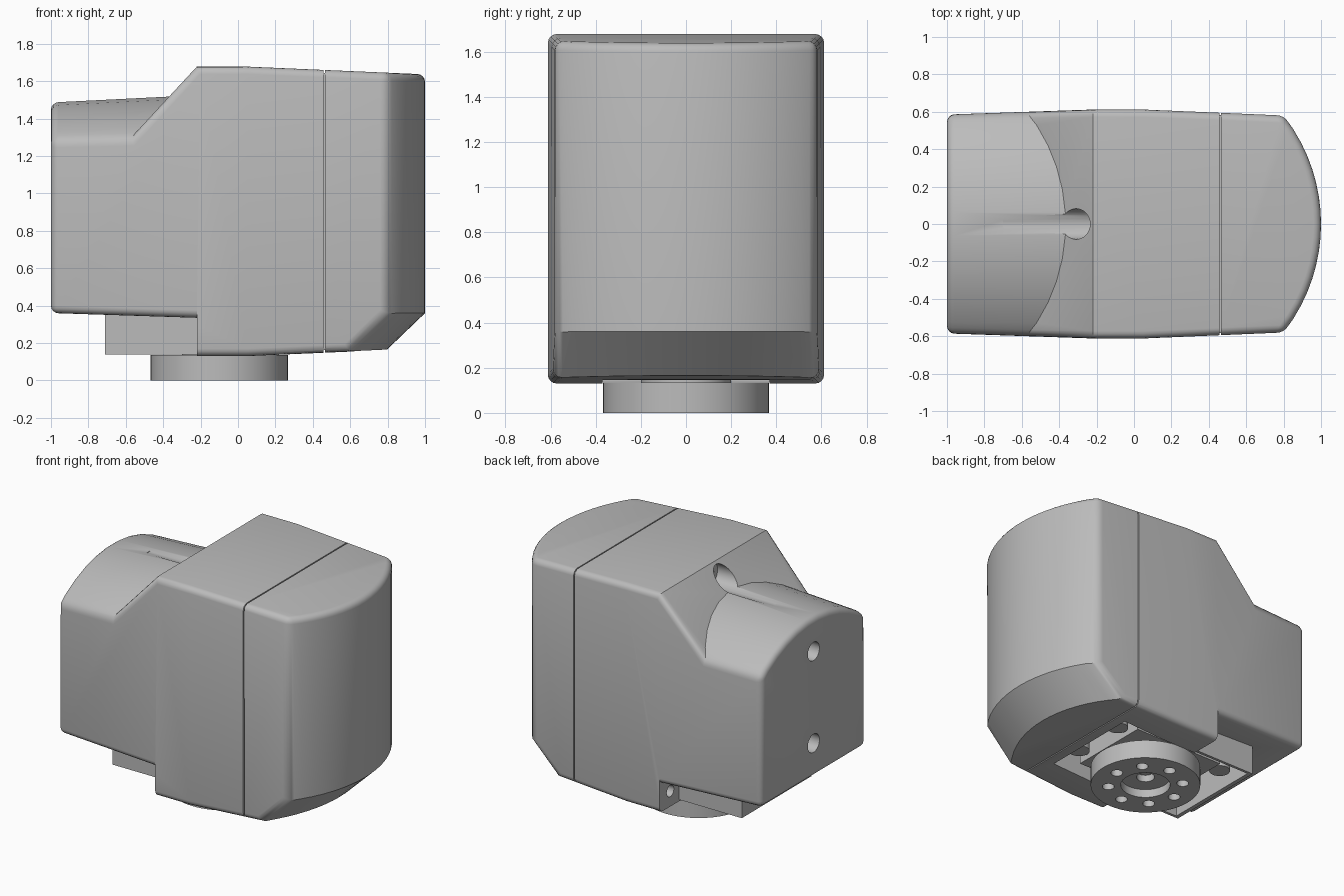
import bpy, bmesh
from math import radians, sin, cos, sqrt, pi
from mathutils import Vector

if "Cube" in bpy.data.objects:
    bpy.data.objects.remove(bpy.data.objects["Cube"])

grey = bpy.data.materials.new("light grey")
grey.use_nodes = True
grey.diffuse_color = (0.5, 0.5, 0.5, 1)
grey.node_tree.nodes["Principled BSDF"].inputs["Base Color"].default_value = (0.5, 0.5, 0.5, 1)


def make(name, bm):
    bmesh.ops.recalc_face_normals(bm, faces=bm.faces)
    mesh = bpy.data.meshes.new(name)
    bm.to_mesh(mesh)
    bm.free()
    obj = bpy.data.objects.new(name, mesh)
    bpy.context.collection.objects.link(obj)
    mesh.materials.append(grey)
    return obj


def loft(name, rings):
    bm = bmesh.new()
    loops = [[bm.verts.new(p) for p in ring] for ring in rings]
    n = len(loops[0])
    for a, b in zip(loops, loops[1:]):
        for i in range(n):
            bm.faces.new((a[i], a[(i + 1) % n], b[(i + 1) % n], b[i]))
    bm.faces.new(loops[0])
    bm.faces.new(loops[-1])
    return make(name, bm)


def side_prism(name, profile, half=1.0):
    return loft(name, [[(x, y, z) for x, z in profile] for y in (-half, half)])


def box(name, x0, x1, half, z0, z1):
    return side_prism(name, [(x0, z0), (x1, z0), (x1, z1), (x0, z1)], half)


def cylinder(name, a, b, r, sides=32, phase=0.0):
    a, b = Vector(a), Vector(b)
    axis = (b - a).normalized()
    u = Vector((0, 1, 0))
    v = axis.cross(u)
    angles = [2 * pi * i / sides + phase for i in range(sides)]
    return loft(name, [[p + r * (u * cos(t) + v * sin(t)) for t in angles] for p in (a, b)])


def combine(target, other, operation):
    mod = target.modifiers.new("cut", 'BOOLEAN')
    mod.object, mod.operation, mod.solver = other, operation, 'EXACT'
    bpy.context.view_layer.objects.active = target
    bpy.ops.object.modifier_apply(modifier=mod.name)
    bpy.data.objects.remove(other)


def cut(target, other):
    combine(target, other, 'DIFFERENCE')


def smooth(obj):
    bpy.ops.object.select_all(action='DESELECT')
    obj.select_set(True)
    bpy.context.view_layer.objects.active = obj
    bpy.ops.object.shade_smooth_by_angle(angle=radians(30))


# Housing plan: tapered sides, bowed nose, nose slanting back at the bottom
def plan(z, shift):
    nose = []
    R = 0.94
    for i in range(17):
        y = -0.58 + 1.16 * i / 16
        x = 1.0 - R + sqrt(R * R - y * y) - shift
        if i in (0, 16):
            y *= 1 + 0.04 * shift / 0.58
        nose.append((x, y, z))
    left = [(0.05, 0.612, z), (-0.22, 0.612, z), (-1, 0.585, z)]
    right = [(x, -y, z) for x, y, z in reversed(left)]
    return nose + left + right


housing = loft("housing", [plan(0, 0.375), plan(0.36, 0), plan(1.9, 0)])
combine(housing, side_prism("side_shape", [
    (-1.2, 0.367), (-0.22, 0.335), (-0.22, 0.13), (0.05, 0.13), (0.85, 0.168),
    (1.2, 0.185), (1.2, 1.628), (0.05, 1.678), (-0.22, 1.678), (-1.2, 1.678)]), 'INTERSECT')

# Sloped shoulder and rounded rear hump
shoulder = side_prism("shoulder_cut", [(-0.22, 1.678), (-0.66, 1.2), (-1.3, 1.2), (-1.3, 1.9), (-0.015, 1.9)])
cut(shoulder, cylinder("hump", (-1.5, 0, 0.512), (0.3, 0, 0.602), 0.95, 48, radians(3.75)))
cut(housing, shoulder)

# Rounded outer edges, with crisp crest and step
bm = bmesh.new()
bm.from_mesh(housing.data)
bmesh.ops.remove_doubles(bm, verts=bm.verts, dist=0.0005)
bmesh.ops.dissolve_limit(bm, angle_limit=radians(0.4), verts=bm.verts, edges=bm.edges)
edges = [e for e in bm.edges
         if e.is_manifold and e.is_convex and e.calc_face_angle(0) > radians(50)
         and not all(abs(v.co.x + 0.22) < 0.01 for v in e.verts)]
bmesh.ops.bevel(bm, geom=edges, offset=0.04, offset_type='OFFSET', segments=4,
                profile=0.5, affect='EDGES', clamp_overlap=False)
bm.to_mesh(housing.data)
bm.free()

# Underside tray and opening
combine(housing, box("tray", -0.71, -0.1, 0.39, 0.14, 0.45), 'UNION')
cut(housing, box("opening", -0.68, 0.39, 0.37, -0.1, 0.42))

# Seam between the front cover and the rear shell
seam = box("seam", 0.457, 0.465, 0.8, 0.0, 1.9)
cut(seam, box("seam_core", 0.4, 0.5, 0.582, 0.162, 1.645))
cut(housing, seam)

# Screw holes
cut(housing, cylinder("crest_bore", (-0.7, 0, 1.58), (-0.19, 0, 1.58), 0.082))
cut(housing, cylinder("crest_screw", (-0.25, 0, 1.58), (-0.05, 0, 1.58), 0.04))
for z in (0.6, 1.25):
    cut(housing, cylinder("rear_bore", (-1.1, 0, z), (-0.85, 0, z), 0.065))
for y in (-0.49, 0.49):
    cut(housing, cylinder("step_bore", (-0.3, y, 0.24), (-0.08, y, 0.24), 0.04))
smooth(housing)

# Motor case and posts inside the opening
motor = box("motor_case", -0.5, 0.22, 0.3, 0.18, 0.46)
for x in (-0.58, 0.31):
    for y in (-0.2, 0.2):
        smooth(cylinder("mounting_post", (x, y, 0.2), (x, y, 0.46), 0.07))

# Round output disc with a recessed hub and a ring of holes
cx = -0.1
disc = cylinder("output_disc", (cx, 0, 0), (cx, 0, 0.135), 0.367, 64)
cut(disc, cylinder("hub_recess", (cx, 0, -0.1), (cx, 0, 0.06), 0.165, 48))
for i in range(8):
    t = i * pi / 4
    x, y = cx + 0.25 * cos(t), 0.25 * sin(t)
    cut(disc, cylinder("ring_hole", (x, y, -0.1), (x, y, 0.1), 0.04, 24))
cut(disc, cylinder("centre_hole", (cx, 0, 0), (cx, 0, 0.11), 0.06, 24))
smooth(disc)
smooth(cylinder("output_shaft", (cx, 0, 0.13), (cx, 0, 0.2), 0.2, 48))
